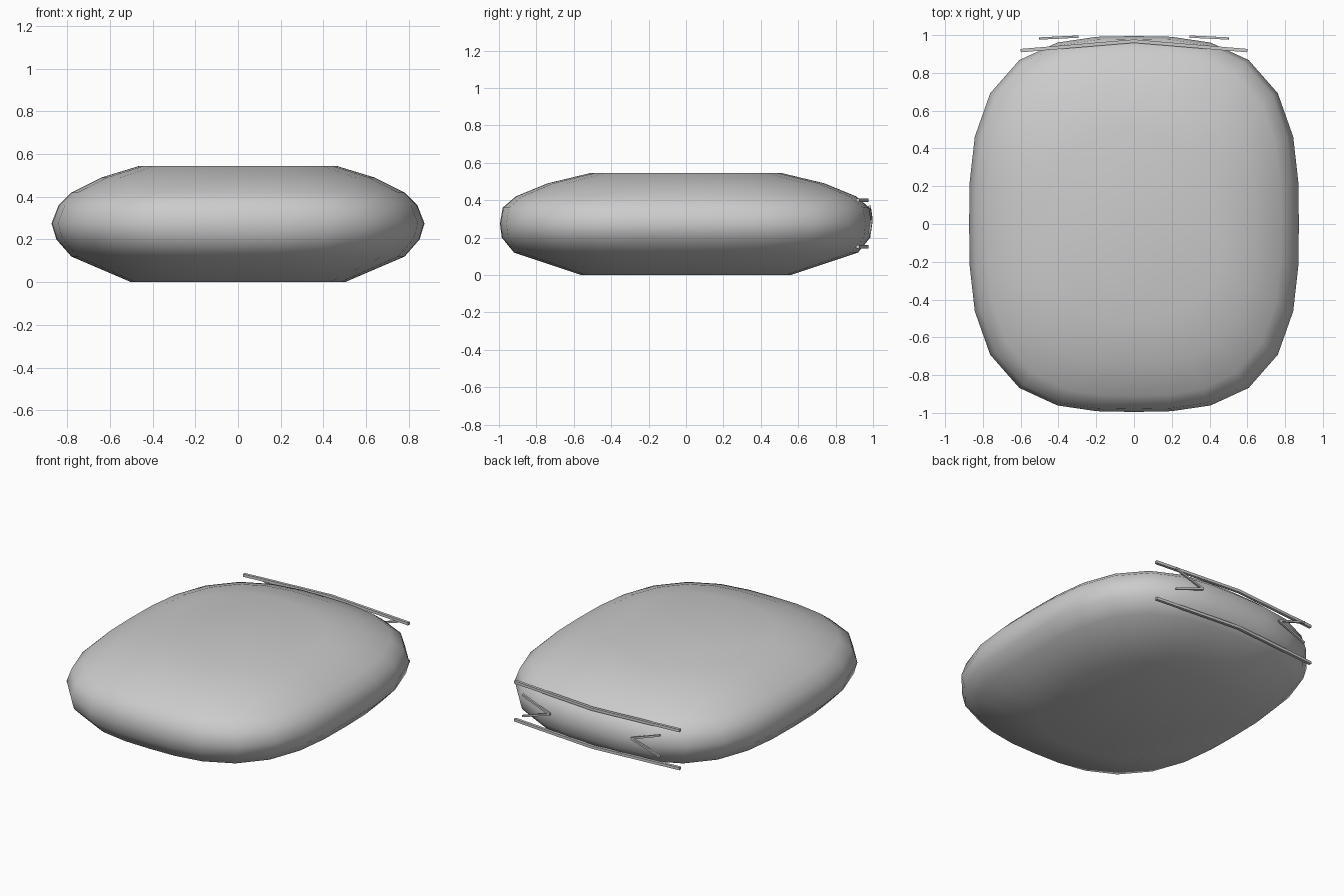
import bpy, bmesh, math
from mathutils import Vector

if "Cube" in bpy.data.objects:
    bpy.data.objects.remove(bpy.data.objects["Cube"])


def finish(name, bm, angle):
    bmesh.ops.recalc_face_normals(bm, faces=bm.faces)
    mesh = bpy.data.meshes.new(name)
    bm.to_mesh(mesh)
    bm.free()
    obj = bpy.data.objects.new(name, mesh)
    bpy.context.collection.objects.link(obj)
    bpy.ops.object.select_all(action='DESELECT')
    obj.select_set(True)
    bpy.context.view_layer.objects.active = obj
    bpy.ops.object.shade_smooth_by_angle(angle=math.radians(angle))
    return obj


def loft(bm, rings):
    loops = [[bm.verts.new(p) for p in ring] for ring in rings]
    n = len(loops[0])
    for a, b in zip(loops, loops[1:]):
        for i in range(n):
            j = (i + 1) % n
            bm.faces.new((a[i], a[j], b[j], b[i]))
    bm.faces.new(loops[0][::-1])
    bm.faces.new(loops[-1])


def outline(rx, ry, z, power, count=28):
    pts = []
    for i in range(count):
        t = 2 * math.pi * i / count
        c, s = math.cos(t), math.sin(t)
        r = (abs(c) ** power + abs(s) ** power) ** (-1 / power)
        pts.append((rx * r * c, ry * r * s, z))
    return pts


def rod(name, path, size=0.009):
    # square-section strip following a path in the back plane
    bm = bmesh.new()
    pts = [Vector(p) for p in path]
    rings = []
    for i, p in enumerate(pts):
        d = (pts[min(i + 1, len(pts) - 1)] - pts[max(i - 1, 0)]).normalized()
        side = d.cross(Vector((0, 1, 0))).normalized() * size
        out = side.cross(d).normalized() * size
        rings.append([p + side + out, p - side + out, p - side - out, p + side - out])
    loft(bm, rings)
    return finish(name, bm, 30)


# Plump cushion body: half-width, half-depth, height, squareness
sections = [(0.50, 0.56, 0.0, 2.8), (0.78, 0.92, 0.12, 2.9), (0.85, 0.985, 0.20, 3.0),
            (0.873, 0.995, 0.275, 3.0), (0.84, 0.98, 0.36, 3.0), (0.78, 0.91, 0.42, 2.9),
            (0.64, 0.74, 0.49, 2.8), (0.46, 0.51, 0.545, 2.7)]
bm = bmesh.new()
loft(bm, [outline(*s) for s in sections])
finish("cushion", bm, 60)

# Two bowed trim strips across the back
for label, z in (("upper", 0.40), ("lower", 0.15)):
    rod(label + "_back_strip", [(-0.6, 0.918, z), (0, 0.968, z), (0.6, 0.918, z)])

# Pair of chevrons on the back, points facing inward
for label, s in (("left", -1), ("right", 1)):
    rod(label + "_chevron_upper", [(s * 0.295, 0.992, 0.295), (s * 0.5, 0.982, 0.365)], 0.006)
    rod(label + "_chevron_lower", [(s * 0.295, 0.992, 0.295), (s * 0.5, 0.982, 0.225)], 0.006)
